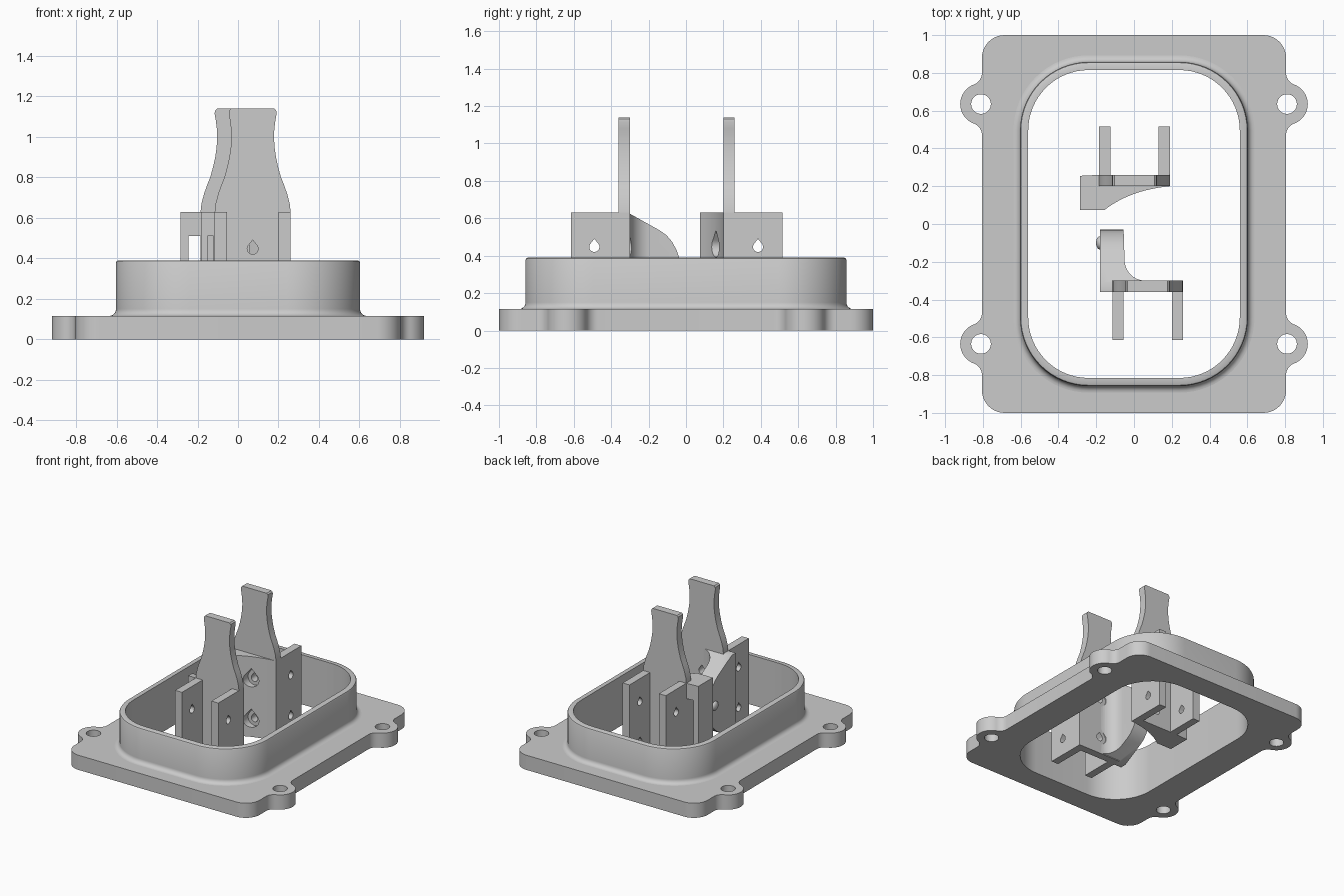
import bpy, bmesh, math
from mathutils import Matrix

if "Cube" in bpy.data.objects:
    bpy.data.objects.remove(bpy.data.objects["Cube"])

grey = bpy.data.materials.new("plain grey")
grey.diffuse_color = (0.6, 0.6, 0.6, 1)
grey.use_nodes = True
grey.node_tree.nodes["Principled BSDF"].inputs["Base Color"].default_value = grey.diffuse_color
parts = []

# prism axes: z -> outline in (x,y), y -> outline in (x,z), x -> outline in (y,z)
AXES = {
    'z': Matrix.Identity(4),
    'y': Matrix(((1, 0, 0, 0), (0, 0, -1, 0), (0, 1, 0, 0), (0, 0, 0, 1))),
    'x': Matrix(((0, 0, 1, 0), (1, 0, 0, 0), (0, 1, 0, 0), (0, 0, 0, 1))),
}


def arc(cx, cy, r, a0, a1, n=10):
    return [(cx + r * math.cos(math.radians(a0 + (a1 - a0) * i / n)),
             cy + r * math.sin(math.radians(a0 + (a1 - a0) * i / n))) for i in range(n + 1)]


def rounded(hx, hy, r, n=16):
    pts = []
    for sx, sy, a in ((1, 1, 0), (-1, 1, 90), (-1, -1, 180), (1, -1, 270)):
        pts += arc(sx * (hx - r), sy * (hy - r), r, a, a + 90, n)
    return pts


def teardrop(cx, cz, r, tip):
    return arc(cx, cz, r, 140, 400, 20) + [(cx, cz + tip)]


def add(name, mesh):
    ob = bpy.data.objects.new(name, mesh)
    bpy.context.collection.objects.link(ob)
    return ob


def keep(ob):
    ob.data.materials.clear()
    ob.data.materials.append(grey)
    parts.append(ob)
    return ob


def baked(ob):
    bpy.context.view_layer.update()
    dg = bpy.context.evaluated_depsgraph_get()
    return bpy.data.meshes.new_from_object(ob.evaluated_get(dg))


def prism(name, loops, lo, hi, axis='z'):
    cu = bpy.data.curves.new(name, 'CURVE')
    cu.dimensions, cu.fill_mode, cu.extrude = '2D', 'BOTH', (hi - lo) / 2
    for pts in loops:
        sp = cu.splines.new('POLY')
        sp.points.add(len(pts) - 1)
        for p, (a, b) in zip(sp.points, pts):
            p.co = (a, b, 0, 1)
        sp.use_cyclic_u = True
    tmp = add("temp", cu)
    me = baked(tmp)
    bpy.data.objects.remove(tmp)
    me.transform(AXES[axis])
    shift = [0, 0, 0]
    shift['xyz'.index(axis)] = (lo + hi) / 2
    me.transform(Matrix.Translation(shift))
    bm = bmesh.new()
    bm.from_mesh(me)
    bmesh.ops.remove_doubles(bm, verts=bm.verts, dist=1e-5)
    bmesh.ops.recalc_face_normals(bm, faces=bm.faces)
    bm.to_mesh(me)
    bm.free()
    return add(name, me)


def cut(ob, cutters, op='DIFFERENCE'):
    for c in cutters:
        m = ob.modifiers.new("cut", 'BOOLEAN')
        m.operation, m.solver, m.object = op, 'EXACT', c
    me = baked(ob)
    ob.modifiers.clear()
    ob.data = me
    for c in cutters:
        bpy.data.objects.remove(c)
    return ob


# flange plate with four screw ears
EX, EY, RF, D = 0.81, 0.635, 0.066, 0.165
t = math.degrees(math.atan2(D, RF - 0.005))
quad = (arc(0.805 + RF, EY - D, RF, 180, 180 - t, 8) + arc(EX, EY, 0.11, -t, t, 24)
        + arc(0.805 + RF, EY + D, RF, 180 + t, 180, 8) + arc(0.685, 0.88, 0.12, 0, 90))
left = [(-x, y) for x, y in reversed(quad)]
outline = quad + left + [(-x, -y) for x, y in quad] + [(-x, -y) for x, y in left]
holes = [arc(sx * EX, sy * EY, 0.052, 0, 350, 35) for sx in (1, -1) for sy in (1, -1)]
keep(prism("flange", [outline, rounded(0.56, 0.815, 0.32)] + holes, 0, 0.115))

# raised wall with a filleted foot and softened rim
section = [(0.035 - 0.035 * math.sin(a), 0.15 - 0.035 * math.cos(a))
           for a in [math.radians(15 * i) for i in range(7)]]
section += [(0, 0.378), (-0.004, 0.386), (-0.012, 0.39), (-0.043, 0.39), (-0.043, 0.115)]
bm = bmesh.new()
rings = [[bm.verts.new((x, y, z)) for x, y in rounded(0.603 + o, 0.858 + o, 0.363 + o)]
         for o, z in section]
for r0, r1 in zip(rings, rings[1:]):
    for i in range(len(r0)):
        j = (i + 1) % len(r0)
        bm.faces.new((r0[i], r0[j], r1[j], r1[i]))
me = bpy.data.meshes.new("wall")
bm.to_mesh(me)
bm.free()
keep(add("wall", me))

H = 0.63
HOLE_Z = (0.447, 0.13)
HALF = [(0.1875, 0.63), (0.183, 0.67), (0.17, 0.72), (0.154, 0.765), (0.14, 0.80), (0.126, 0.85),
        (0.115, 0.90), (0.108, 0.95), (0.105, 1.0), (0.107, 1.04), (0.112, 1.08),
        (0.118, 1.115), (0.116, 1.13), (0.106, 1.14)]


def bracket(name, cx, y0, y1, arm_end, hole_y):
    """U-shaped bracket: plate y0..y1, two arms reaching arm_end, tall waisted tab."""
    a, b = cx - 0.1875, cx + 0.1875
    inner, outer = (y0, y1) if arm_end < y0 else (y1, y0)
    u = [(a, outer), (b, outer), (b, arm_end), (b - 0.06, arm_end),
         (b - 0.06, inner), (a + 0.06, inner), (a + 0.06, arm_end), (a, arm_end)]
    body = prism(name, [u], 0, H)
    cutters = []
    for z in HOLE_Z:
        cutters.append(prism("cutter", [teardrop(hole_y, z, 0.027, 0.043)], -0.5, 0.5, 'x'))
        cutters.append(prism("cutter", [teardrop(cx, z, 0.027, 0.043)], y0 - 0.02, y1 + 0.02, 'y'))
    keep(cut(body, cutters))
    tab = [(cx + w, z) for w, z in HALF] + [(cx - w, z) for w, z in reversed(HALF)]
    keep(prism(name + "_tab", [tab], y0, y1, 'y'))


bracket("front_bracket", 0.0725, -0.36, -0.30, -0.615, -0.49)
bracket("back_bracket", 0.0025, 0.20, 0.26, 0.515, 0.385)


def bores(cx, y0, y1):
    return [prism("cutter", [teardrop(cx, z, 0.055, 0.09)], y0, y1, 'y') for z in HOLE_Z]


# front lug: plan shape with a concave fillet, trimmed to a sloping side profile
plan = [(-0.18, -0.36), (-0.115, -0.36), (-0.115, -0.30), (0.06, -0.30)]
plan += arc(0.06, -0.19, 0.11, 270, 180)[1:] + [(-0.055, -0.028), (-0.18, -0.028)]
lug = prism("front_lug", [plan], 0, H)
top = [(-0.4, H), (-0.31, H), (-0.14, 0.535), (-0.105, 0.51), (-0.075, 0.475),
       (-0.05, 0.43), (-0.035, 0.385), (-0.029, 0.315)]
side = top + [(y, H - z) for y, z in reversed(top[:-1])]
cut(lug, [prism("cutter", [side], -0.4, 0.4, 'x')], 'INTERSECT')
pocket = prism("cutter", [[(-0.15, 0.12), (-0.12, 0.12), (-0.12, 0.51), (-0.15, 0.51)]],
               -0.4, -0.2, 'y')
keep(cut(lug, bores(0.0725, -0.30, -0.1) + [pocket]))

# pivot pin on the front lug
bm = bmesh.new()
bmesh.ops.create_uvsphere(bm, u_segments=24, v_segments=12, radius=0.035,
                          matrix=Matrix.Translation((-0.18, -0.1, 0.315)) @ Matrix.Diagonal((0.6, 1, 1, 1)))
me = bpy.data.meshes.new("pivot_pin")
bm.to_mesh(me)
bm.free()
keep(add("pivot_pin", me))

# back lug: curved web running into a slotted ear
web = []
for i in range(13):
    s = i / 12
    web.append(tuple((1 - s) ** 2 * p + 2 * s * (1 - s) * q + s * s * r
                     for p, q, r in zip((-0.155, 0.075), (-0.02, 0.18), (0.19, 0.20))))
plan = [(-0.285, 0.255), (-0.285, 0.075)] + web + [(-0.185, 0.20), (-0.185, 0.26)]
lug = prism("back_lug", [plan], 0, H)
slot = prism("cutter", [[(-0.245, 0.12), (-0.186, 0.12), (-0.186, 0.51), (-0.245, 0.51)]], 0, 0.4, 'y')
keep(cut(lug, bores(0.0025, 0.0, 0.20) + [slot]))

# smooth curved faces, keep edges sharp
bpy.ops.object.select_all(action='DESELECT')
for ob in parts:
    ob.select_set(True)
bpy.context.view_layer.objects.active = parts[0]
bpy.ops.object.shade_smooth_by_angle(angle=math.radians(30))
